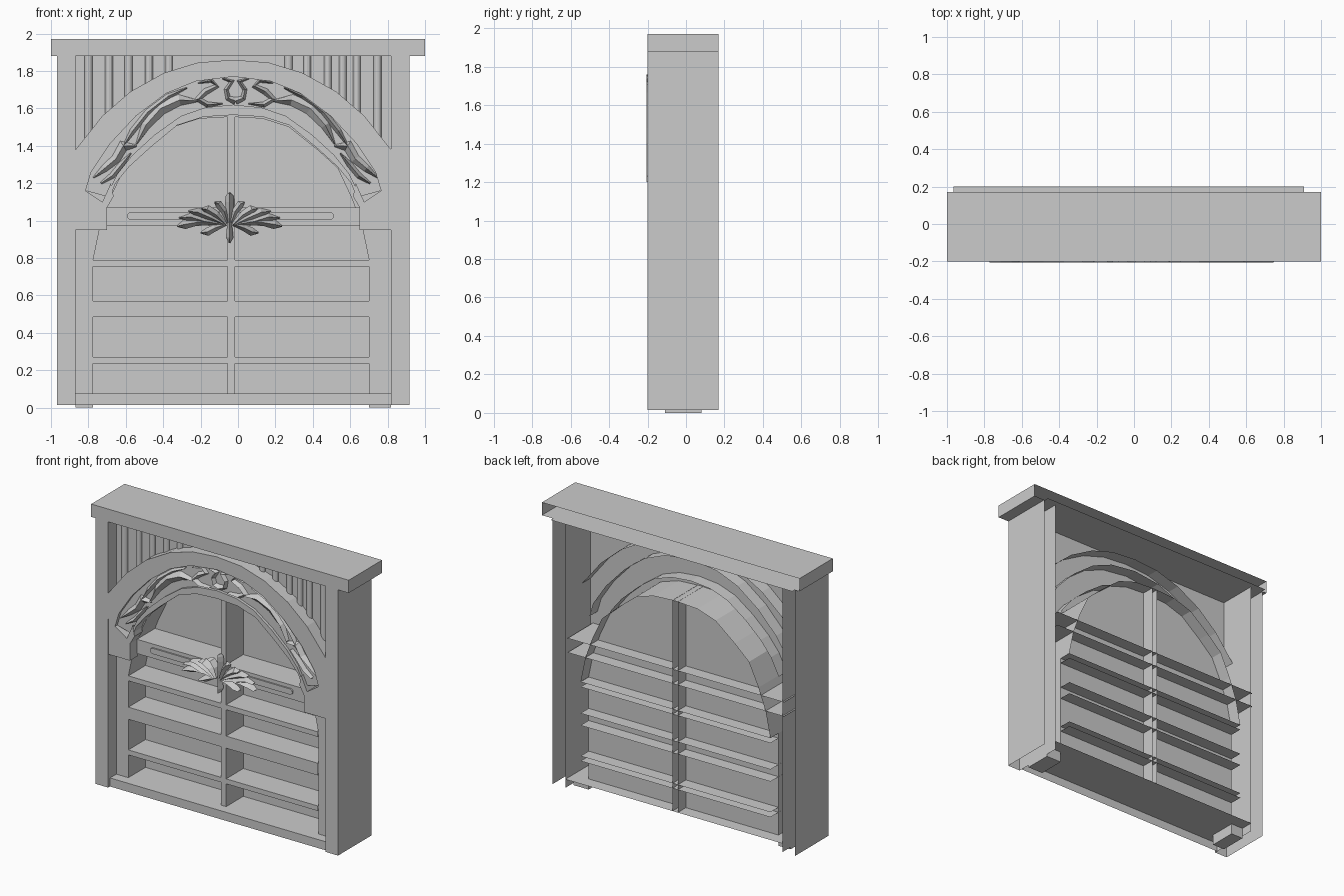
import bpy, math
from mathutils import Vector

if "Cube" in bpy.data.objects:
    bpy.data.objects.remove(bpy.data.objects["Cube"])

C = -0.025            # centre line of the carcass
FRONT, FRAME, PANEL, BACK = -0.2, -0.11, 0.08, 0.17


def mesh(name, verts, faces):
    me = bpy.data.meshes.new(name)
    me.from_pydata([tuple(v) for v in verts], [], faces)
    me.update()
    ob = bpy.data.objects.new(name, me)
    bpy.context.collection.objects.link(ob)
    return ob


def extrude(name, pts, vec):
    """Open sheet: a 3D path swept along a vector."""
    n = len(pts)
    v = [Vector(p) for p in pts]
    v += [p + Vector(vec) for p in v]
    return mesh(name, v, [(i, i + 1, n + i + 1, n + i) for i in range(n - 1)])


def sheet(name, path, y0, y1):
    return extrude(name, [(x, y0, z) for x, z in path], (0, y1 - y0, 0))


def strip(name, a, b, ya, yb):
    """Face strip between two x-z paths of equal length."""
    n = len(a)
    v = [(x, ya, z) for x, z in a] + [(x, yb, z) for x, z in b]
    return mesh(name, v, [(i, i + 1, n + i + 1, n + i) for i in range(n - 1)])


def rect(name, x0, x1, z0, z1, y):
    return mesh(name, [(x0, y, z0), (x1, y, z0), (x1, y, z1), (x0, y, z1)], [(0, 1, 2, 3)])


def solid(name, outline, y0, y1):
    """Closed x-z outline with front face and sides."""
    n = len(outline)
    v = [(x, y0, z) for x, z in outline] + [(x, y1, z) for x, z in outline]
    f = [tuple(range(n))] + [(i, n + i, n + (i + 1) % n, (i + 1) % n) for i in range(n)]
    return mesh(name, v, f)


def full(half, c=C):
    """Half path (centre outwards) -> whole path, left to right."""
    return [(c - u, z) for u, z in reversed(half)] + [(c + u, z) for u, z in half if u > 0]


def leaf(name, pts, w, y0, y1, c, side=1):
    """Ridged carved leaf along a path; w lists the half widths."""
    v, f = [], []
    for i, (u, z) in enumerate(pts):
        a, b = pts[max(i - 1, 0)], pts[min(i + 1, len(pts) - 1)]
        d = Vector((b[0] - a[0], b[1] - a[1])).normalized() * w[i]
        for k in (-1, 0, 1):
            v.append((c + side * (u - d.y * k), y1 if k == 0 else y0, z + d.x * k))
    for i in range(len(pts) - 1):
        for k in (0, 1):
            q = 3 * i + k
            f.append((q, q + 1, q + 4, q + 3))
    return mesh(name, v, f)


# Cornice: top, front, ends, open at the back
mesh("cornice", [(x, y, z) for z in (1.88, 1.97) for y in (FRONT, BACK) for x in (-1, 1)],
     [(4, 5, 7, 6), (0, 1, 5, 4), (0, 4, 6, 2), (1, 3, 7, 5)])
mesh("cornice_underside", [(-1, FRONT, 1.88), (1, FRONT, 1.88), (1, BACK, 1.88), (-1, BACK, 1.88)], [(0, 3, 2, 1)])
mesh("top_board", [(-.965, FRONT, 1.882), (.91, FRONT, 1.882), (.91, .2, 1.882), (-.965, .2, 1.882)], [(0, 1, 2, 3)])

# Pillars: front and two side walls
for n, x0, x1 in (("left", -.967, -.868), ("right", .818, .917)):
    extrude(n + "_pillar", [(x0, BACK, .015), (x0, FRONT, .015), (x1, FRONT, .015), (x1, BACK, .015)], (0, 0, 1.865))

# Plinth and feet
extrude("plinth", [(-.868, -.18, .015), (-.868, -.18, .075), (-.868, BACK, .075)], (1.686, 0, 0))
for x0, x1 in ((-.868, -.775), (.70, .818)):
    extrude("foot", [(x0, FRAME, 0), (x1, FRAME, 0), (x1, PANEL, 0), (x0, PANEL, 0), (x0, FRAME, 0)], (0, 0, .075))
    mesh("foot_sole", [(x0, FRAME, 0), (x1, FRAME, 0), (x1, PANEL, 0), (x0, PANEL, 0)], [(0, 3, 2, 1)])

# Front frame around the arched opening
OC = -0.037
opening = [(0, 1.555), (.17, 1.545), (.31, 1.5), (.46, 1.38), (.57, 1.28), (.645, 1.12), (.70, .97), (.7375, .79)]
arch = full(opening, OC)
strip("spandrel", arch, [(x, 1.88) for x, z in arch], FRAME, FRAME)
jamb = opening[-1:] + [(.7375, .075)]
for s, edge in ((-1, -.868), (1, .818)):
    inner = [(OC + s * u, z) for u, z in jamb]
    strip("stile", inner, [(edge, .79), (edge, .075)], FRAME, FRAME)
    x = OC + s * .7375
    rect("upper_stile", min(x, edge), max(x, edge), .79, 1.88, FRAME)
    sheet("jamb", inner, FRAME, PANEL)
sheet("arch_soffit", arch, FRAME, BACK)
outline = [(-.775, .075), (.70, .075)] + arch[::-1]
mesh("back_panel", [(x, PANEL, z) for x, z in outline], [tuple(range(len(outline)))])

# Shelves: front rail plus upper and lower boards
for z0, z1 in ((.235, .27), (.485, .57), (.755, .79)):
    rect("shelf_rail", -.775, .70, z0, z1, FRAME)
    for z in (z0, z1):
        sheet("shelf_board", [(-.775, z), (.70, z)], FRAME, BACK)
rect("middle_rail", -.72, .67, .97, 1.07, FRAME - .01)
for z in (.97, 1.07):
    sheet("middle_board", [(-.88, z), (.80, z)], FRAME - .01, BACK)

# Central divider
rect("divider_front", -.055, -.015, .075, 1.555, FRAME)
for x in (-.055, -.015):
    sheet("divider_side", [(x, .075), (x, 1.555)], FRAME, BACK)

# Arch moulding: plain outer band, recessed carved field, inner lip
A = [(0, 1.86), (.19, 1.845), (.37, 1.79), (.55, 1.69), (.70, 1.56), (.843, 1.38), (.843, 1.2)]
B = [(0, 1.77), (.2, 1.745), (.36, 1.68), (.52, 1.56), (.66, 1.41), (.76, 1.26), (.79, 1.16)]
D = [(0, 1.62), (.15, 1.605), (.28, 1.56), (.42, 1.46), (.54, 1.35), (.62, 1.25), (.68, 1.13)]
E = [(0, 1.565), (.16, 1.555), (.30, 1.51), (.445, 1.39), (.555, 1.29), (.63, 1.2), (.66, 1.12)]
a, b, d, e = (full(h) for h in (A, B, D, E))
strip("arch_outer_band", a, b, FRONT, FRONT)
sheet("arch_outer_edge", a, FRONT, -.02)
sheet("arch_band_edge", b, FRONT, -.02)
strip("arch_carved_field", b, d, -.175, -.175)
strip("arch_inner_lip", d, e, -.195, -.195)
sheet("arch_lip_edge", d, -.195, -.02)
sheet("arch_inner_edge", e, -.195, FRAME)

# Corner blocks under the arch
block = [(.843, .95), (.843, 1.2), (.79, 1.16), (.70, 1.10), (.655, 1.2), (.64, 1.13), (.675, 1.07), (.675, .95)]
for s in (-1, 1):
    solid("corner_block", [(C + s * u, z) for u, z in block][::-s], FRONT + .002, FRAME)

# Carved scrolls in the arch, mirrored
scrolls = [
    ([(.0, 1.64), (.04, 1.655), (.05, 1.70), (.02, 1.745), (.07, 1.76)], [.02, .015, .012, .015, .004]),
    ([(.20, 1.735), (.13, 1.75), (.10, 1.72), (.16, 1.69), (.20, 1.65), (.15, 1.62), (.07, 1.625)],
     [.003, .012, .014, .018, .022, .015, .003]),
    ([(.2, 1.64), (.3, 1.645), (.4, 1.60), (.48, 1.51), (.53, 1.41)], [.005, .03, .035, .025, .004]),
    ([(.26, 1.71), (.36, 1.665), (.47, 1.58), (.55, 1.48), (.6, 1.40)], [.004, .014, .016, .016, .004]),
    ([(.53, 1.40), (.60, 1.40), (.64, 1.33), (.70, 1.28), (.76, 1.23)], [.006, .03, .025, .02, .004]),
    ([(.56, 1.36), (.61, 1.30), (.66, 1.24), (.72, 1.2)], [.004, .016, .016, .006]),
]
for s in (-1, 1):
    for p, w in scrolls:
        leaf("arch_scroll", p, w, -.177, -.205, C + .012, s)

# Half-round battens above the arch
for x in (-.80, -.69, -.585, -.475, -.37, .27, .37, .48, .56, .635, .745):
    u = abs(x - C)
    i = max(k for k in range(5) if A[k][0] <= u)
    z = A[i][1] + (A[i + 1][1] - A[i][1]) * (u - A[i][0]) / (A[i + 1][0] - A[i][0]) - .05
    ring = [(x - .021 * math.cos(t * math.pi / 6), FRAME - .022 * math.sin(t * math.pi / 6), z) for t in range(7)]
    extrude("batten", ring, (0, 0, 1.88 - z))

# Raised rounded bar on the middle rail
pill = [(-.04 + s * .533 + .02 * math.cos(t), 1.025 + .02 * math.sin(t))
        for s, h in ((1, -math.pi / 2), (-1, math.pi / 2)) for t in [h + k * math.pi / 6 for k in range(7)]]
solid("rail_bar", pill, FRAME - .02, FRAME - .01)

# Leaf ornament: centre petals, then mirrored side petals
Y0, Y1, OX = FRAME - .015, FRAME - .055, -.045
leaf("ornament_top", [(0, .97), (0, 1.04), (0, 1.10), (0, 1.135), (0, 1.15)], [.01, .018, .025, .02, .003], Y0, Y1, OX)
leaf("ornament_drop", [(0, 1.0), (0, .95), (0, .91), (0, .88)], [.01, .016, .02, .003], Y0, Y1, OX)
petals = [
    ([(.01, .99), (.03, 1.05), (.06, 1.09), (.08, 1.10)], [.008, .018, .02, .004]),
    ([(.02, .98), (.07, 1.03), (.12, 1.06), (.15, 1.065)], [.01, .02, .024, .004]),
    ([(.03, .98), (.10, 1.015), (.17, 1.045), (.22, 1.05)], [.01, .018, .024, .004]),
    ([(.04, .98), (.13, .995), (.21, 1.02), (.27, 1.015)], [.008, .016, .024, .004]),
    ([(.12, .99), (.18, .99), (.24, .98), (.28, .97)], [.006, .018, .025, .004]),
    ([(.02, .98), (.08, .96), (.12, .94), (.155, .935)], [.008, .018, .022, .004]),
]
for s in (-1, 1):
    for p, w in petals:
        leaf("ornament_petal", p, w, Y0, Y1, OX, s)
